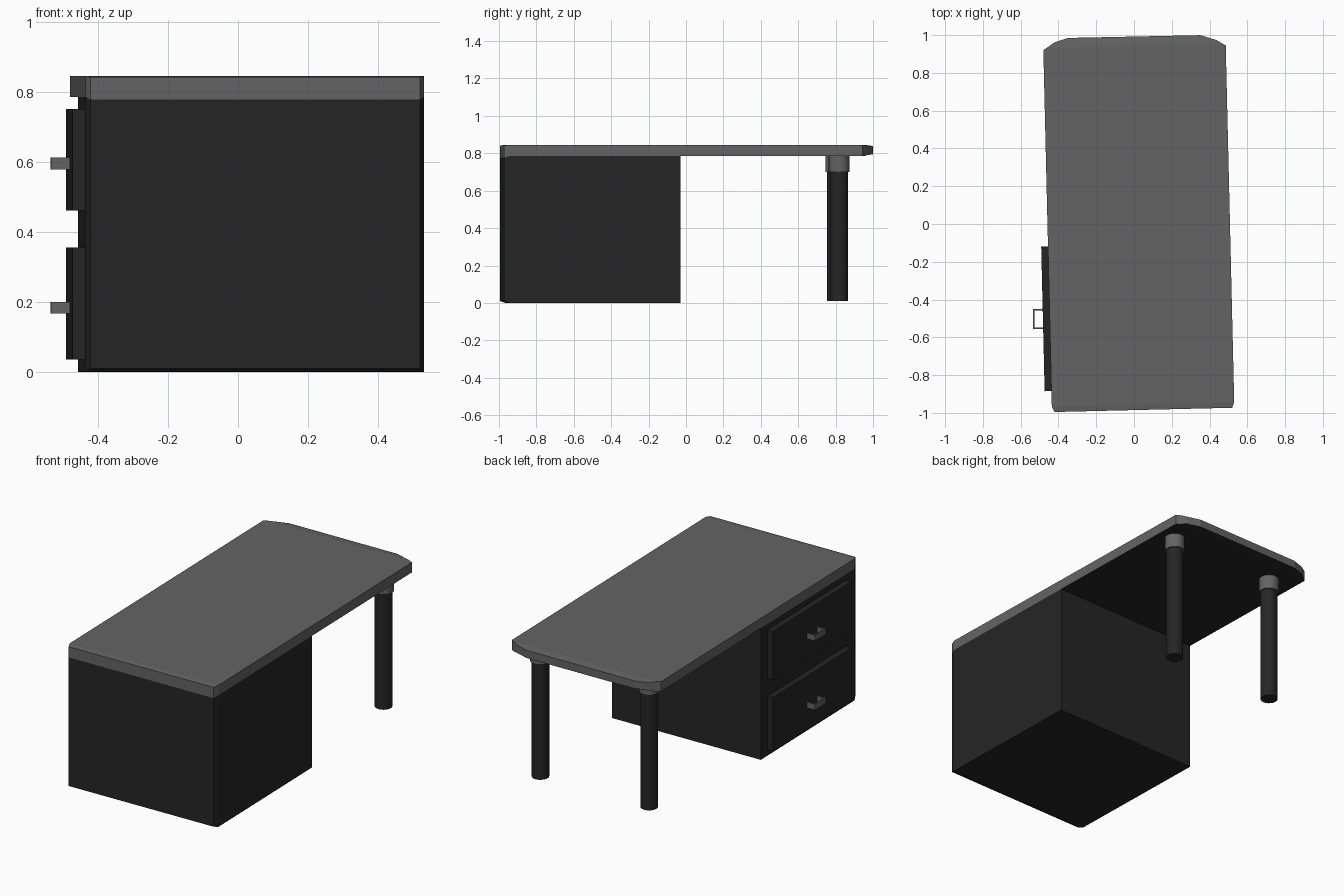
import bpy, bmesh, math
from mathutils import Vector

if "Cube" in bpy.data.objects:
    bpy.data.objects.remove(bpy.data.objects["Cube"])

TILT = math.radians(1.36)  # whole desk is turned slightly about z


def material(name, v):
    m = bpy.data.materials.new(name)
    m.diffuse_color = (v, v, v, 1)
    m.use_nodes = True
    m.node_tree.nodes["Principled BSDF"].inputs["Base Color"].default_value = m.diffuse_color
    return m


GREY = material("grey", 0.127)
BLACK = material("black", 0.0185)


def finish(bm, name, mats):
    bmesh.ops.recalc_face_normals(bm, faces=bm.faces)
    me = bpy.data.meshes.new(name)
    bm.to_mesh(me)
    bm.free()
    ob = bpy.data.objects.new(name, me)
    bpy.context.collection.objects.link(ob)
    for m in mats:
        me.materials.append(m)
    ob.rotation_euler.z = TILT
    return ob


def prism(outline, z0, z1):
    bm = bmesh.new()
    f = bm.faces.new([bm.verts.new((x, y, z0)) for x, y in outline])
    r = bmesh.ops.extrude_face_region(bm, geom=[f])
    for v in r["geom"]:
        if isinstance(v, bmesh.types.BMVert):
            v.co.z = z1
    return bm


def cut(bm, y):
    bmesh.ops.bisect_plane(bm, geom=bm.verts[:] + bm.edges[:] + bm.faces[:],
                           plane_co=(0, y, 0), plane_no=(0, 1, 0))


def box(name, lo, hi, mat):
    bm = prism([(lo[0], lo[1]), (hi[0], lo[1]), (hi[0], hi[1]), (lo[0], hi[1])], lo[2], hi[2])
    return finish(bm, name, [mat])


def cylinder(name, x, y, r, z0, z1, mat):
    bm = bmesh.new()
    bmesh.ops.create_cone(bm, cap_ends=True, segments=20, radius1=r, radius2=r, depth=z1 - z0)
    bmesh.ops.translate(bm, verts=bm.verts, vec=(x, y, (z0 + z1) / 2))
    ob = finish(bm, name, [mat])
    for p in ob.data.polygons:
        p.use_smooth = abs(p.normal.z) < 0.5
    ob.data.set_sharp_from_angle(angle=math.radians(40))


# Tabletop: clipped corners, ends easing down slightly, dark underside
front = [(-0.458, -0.955), (-0.444, -0.985), (0.496, -0.985), (0.508, -0.955)]
back = [(0.508, 0.933), (0.46, 0.963), (0.375, 0.991), (-0.327, 0.993), (-0.4, 0.97), (-0.458, 0.931)]
bm = prism(front + back, 0.785, 0.845)
cut(bm, 0.945)
cut(bm, -0.955)
for v in bm.verts:
    top = v.co.z > 0.8
    if v.co.y < -0.97:
        v.co.z -= 0.004 if top else 0.008
    elif v.co.y > 0.96:
        v.co.z += -0.006 if top else 0.008
bmesh.ops.recalc_face_normals(bm, faces=bm.faces)
for f in bm.faces:
    f.normal_update()
    f.material_index = 1 if f.normal.z < -0.7 else 0
finish(bm, "tabletop", [GREY, BLACK])

# Cabinet under the front half, front lower edge eased
bm = prism(front + [(0.508, -0.042), (-0.458, -0.042)], 0, 0.785)
cut(bm, -0.955)
for v in bm.verts:
    if v.co.y < -0.97:
        v.co.z += -0.008 if v.co.z > 0.5 else 0.01
finish(bm, "cabinet", [BLACK])

# Drawer fronts with bracket handles on the left side
for n, z0, z1, h in (("upper", 0.46, 0.75, 0.595), ("lower", 0.035, 0.355, 0.183)):
    box(n + "_drawer", (-0.494, -0.874, z0), (-0.45, -0.108, z1), BLACK)
    box(n + "_handle_bar", (-0.5465, -0.543, h - 0.017), (-0.5385, -0.437, h + 0.017), GREY)
    for s, y in (("front", -0.543), ("back", -0.445)):
        box(f"{n}_handle_{s}_post", (-0.5385, y, h - 0.017), (-0.49, y + 0.008, h + 0.017), GREY)

# Two round legs with collars at the back end
for n, x in (("left", -0.299), ("right", 0.407)):
    cylinder(n + "_leg", x, 0.809, 0.048, 0.01, 0.74, BLACK)
    cylinder(n + "_leg_collar", x, 0.809, 0.056, 0.70, 0.786, GREY)
